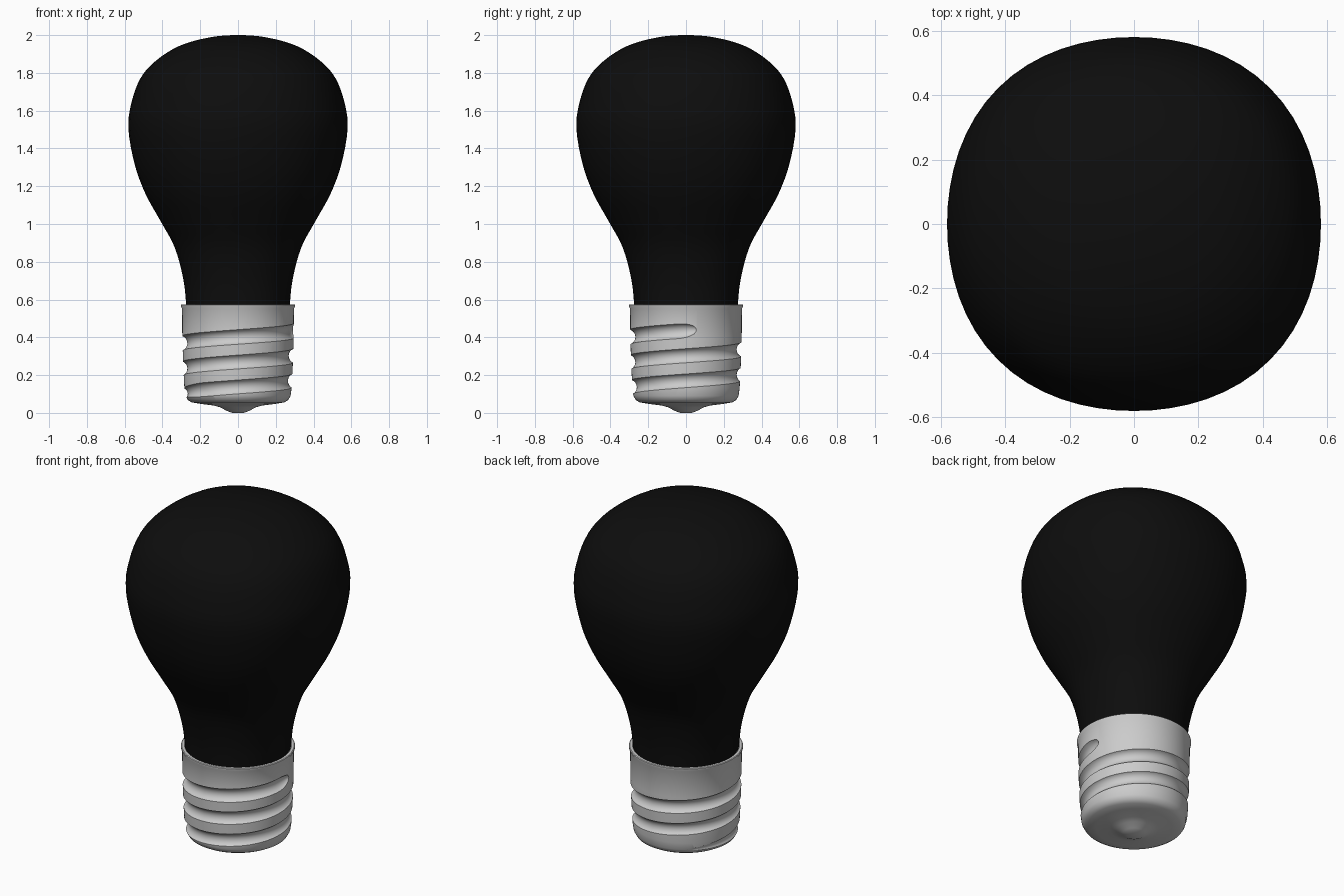
import bpy, bmesh, math
from mathutils import Vector

if "Cube" in bpy.data.objects:
    bpy.data.objects.remove(bpy.data.objects["Cube"])


def finish(name, bm):
    bmesh.ops.recalc_face_normals(bm, faces=bm.faces)
    me = bpy.data.meshes.new(name)
    bm.to_mesh(me)
    bm.free()
    ob = bpy.data.objects.new(name, me)
    bpy.context.collection.objects.link(ob)
    return ob


def skin(bm, rings, cap):
    n = len(rings[0])
    for a, b in zip(rings, rings[1:]):
        for i in range(n):
            j = (i + 1) % n
            bm.faces.new((a[i], a[j], b[j], b[i]))
    for ring, on in ((rings[0], cap[0]), (rings[-1], cap[1])):
        if on:
            c = bm.verts.new(sum((v.co for v in ring), Vector()) / n)
            for i in range(n):
                bm.faces.new((ring[i], ring[(i + 1) % n], c))


def lathe(name, profile, n, square=0.0, cap=(True, True)):
    bm = bmesh.new()
    rings = []
    for r, z in profile:
        ring = []
        for i in range(n):
            t = 2 * math.pi * i / n
            k = r * (1 + square * (1 - math.cos(4 * t)) / 2)
            ring.append(bm.verts.new((k * math.cos(t), k * math.sin(t), z)))
        rings.append(ring)
    skin(bm, rings, cap)
    return finish(name, bm)


def smooth_profile(pts, steps):
    p = [Vector(q) for q in pts]
    p = [2 * p[0] - p[1]] + p + [Vector((-p[-2].x, p[-2].y))]
    out = []
    for a, b, c, d in zip(p, p[1:], p[2:], p[3:]):
        for s in range(steps):
            t = s / steps
            out.append(0.5 * (2 * b + (c - a) * t + (2 * a - 5 * b + 4 * c - d) * t * t
                              + (3 * b - a - 3 * c + d) * t ** 3))
    return out


def shade(ob, degrees):
    bpy.ops.object.select_all(action='DESELECT')
    ob.select_set(True)
    bpy.context.view_layer.objects.active = ob
    bpy.ops.object.shade_smooth_by_angle(angle=math.radians(degrees))


# Glass bulb: slightly squarish cross-section
glass_pts = [(0.27, 0.48), (0.275, 0.58), (0.29, 0.71), (0.335, 0.876), (0.41, 1.015),
             (0.49, 1.16), (0.547, 1.315), (0.58, 1.50), (0.567, 1.63), (0.52, 1.765),
             (0.44, 1.86), (0.31, 1.943), (0.15, 1.988), (0.0, 2.0)]
bulb = lathe("glass_bulb", [(q.x, q.y) for q in smooth_profile(glass_pts, 4)],
             64, square=0.0285, cap=(False, True))
for v in bulb.data.vertices:  # pole reaches the full height
    if abs(v.co.x) + abs(v.co.y) < 1e-4:
        v.co.z = 2.0
mat = bpy.data.materials.new("black_glass")
mat.diffuse_color = (0.004, 0.004, 0.004, 1)
mat.use_nodes = True
mat.node_tree.nodes["Principled BSDF"].inputs["Base Color"].default_value = mat.diffuse_color
bulb.data.materials.append(mat)
shade(bulb, 60)

# Screw base with flared rim and contact tip
base = lathe("screw_base", [(0.03, 0.0), (0.06, 0.011), (0.095, 0.03), (0.13, 0.039),
                            (0.20, 0.048), (0.245, 0.056), (0.266, 0.068), (0.278, 0.09),
                            (0.284, 0.13), (0.29, 0.25), (0.295, 0.40), (0.296, 0.552),
                            (0.302, 0.563), (0.302, 0.572), (0.298, 0.575), (0.284, 0.575),
                            (0.278, 0.565)], 96)

# Helical groove cutter, tapered at both ends
turns, steps, pitch, sides = 2.75, 240, 0.133, 20
bm = bmesh.new()
rings = []
for s in range(steps + 1):
    u = turns * s / steps - 0.035
    a = -2 * math.pi * u
    z0 = 0.435 - pitch * u
    head = min(1.0, s / 5)
    tail = min(1.0, (steps - s) / 30)
    rad = 0.042 * max(0.12, math.sqrt(head * (2 - head))) * (0.4 + 0.6 * tail)
    centre = 0.310 - 0.012 * (z0 < 0.2) * min(1.0, (0.2 - z0) / 0.1)
    ring = []
    for i in range(sides):
        t = 2 * math.pi * i / sides
        r = centre + rad * math.cos(t)
        ring.append(bm.verts.new((r * math.cos(a), r * math.sin(a), z0 + rad * math.sin(t))))
    rings.append(ring)
skin(bm, rings, (True, True))
cutter = finish("groove_cutter", bm)
cutter.hide_render = True

# Cut the thread, then drop the cutter
mod = base.modifiers.new("thread", 'BOOLEAN')
mod.operation = 'DIFFERENCE'
mod.solver = 'EXACT'
mod.object = cutter
bpy.ops.object.select_all(action='DESELECT')
bpy.context.view_layer.objects.active = base
base.select_set(True)
bpy.ops.object.modifier_apply(modifier=mod.name)
bpy.data.objects.remove(cutter)
shade(base, 32)
